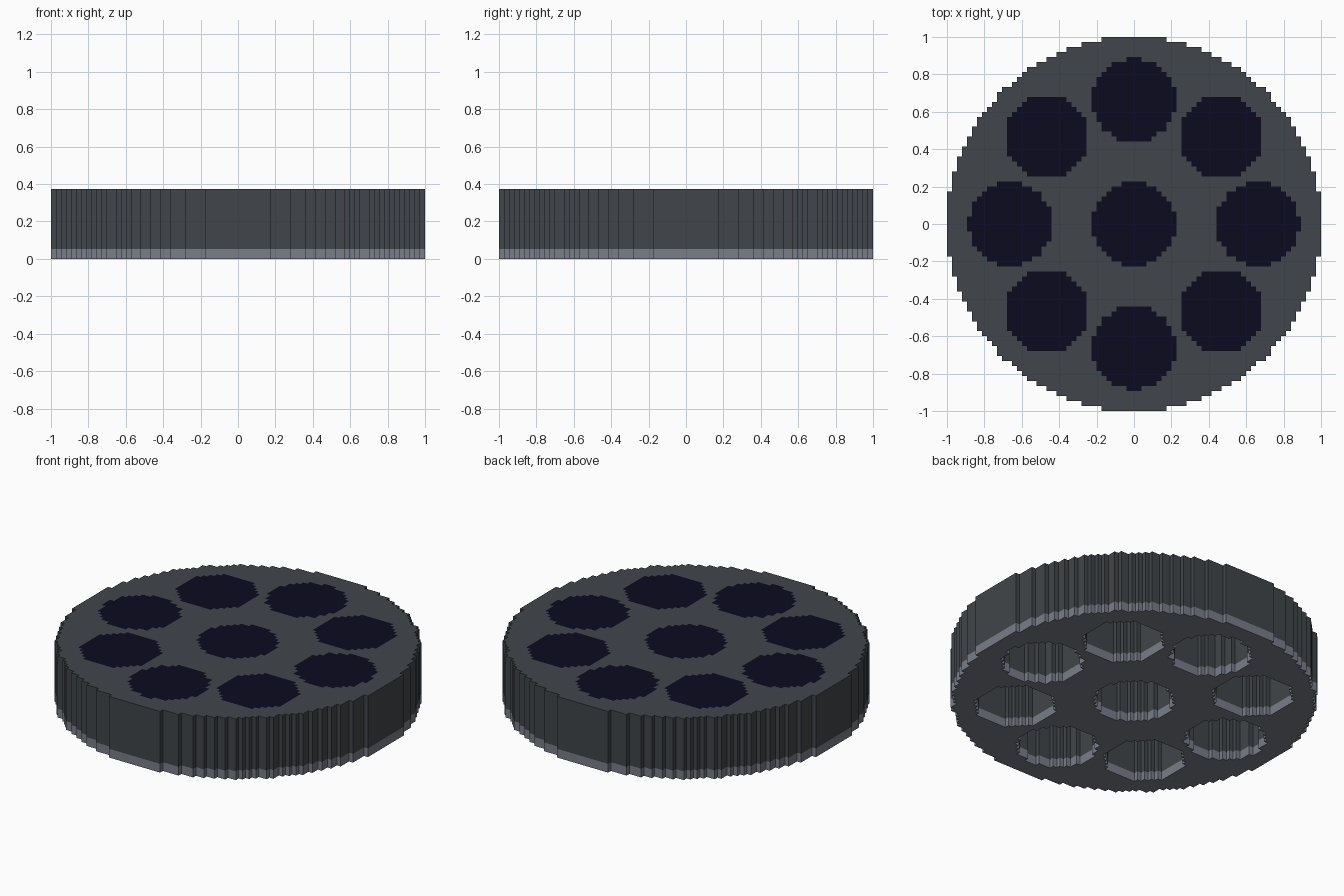
import bpy
import bmesh
import math

if "Cube" in bpy.data.objects:
    bpy.data.objects.remove(bpy.data.objects["Cube"], do_unlink=True)

# Grid of small square cells, measured in cell units
HALF = 37
RADIUS = HALF + 0.5
CELL = 1 / RADIUS
HOLE_RADIUS = 8.4
RING = 0.66 * RADIUS
BASE_TOP, LENS_BOTTOM, TOP = 2, 13, 14


def material(name, rgb):
    mat = bpy.data.materials.new(name)
    mat.use_nodes = True
    mat.diffuse_color = (*rgb, 1)
    bsdf = next(n for n in mat.node_tree.nodes if n.type == "BSDF_PRINCIPLED")
    bsdf.inputs["Base Color"].default_value = (*rgb, 1)
    bsdf.inputs["Roughness"].default_value = 0.7
    return mat


def disc(cx, cy, radius):
    """Cells whose centres lie inside a circle."""
    span = range(-HALF, HALF + 1)
    return {(i, j) for i in span for j in span
            if (i - cx) ** 2 + (j - cy) ** 2 <= radius ** 2}


def build(name, cells, low, high, mat, top=True, bottom=True, sides=True):
    """Stepped slab made from a set of cells."""
    bm = bmesh.new()
    verts = {}

    def face(points):
        bm.faces.new([verts.setdefault(p, None) or new_vert(p) for p in points])

    def new_vert(p):
        verts[p] = bm.verts.new(((p[0] - 0.5) * CELL, (p[1] - 0.5) * CELL, p[2] * CELL))
        return verts[p]

    for i, j in sorted(cells):
        ring = [(i, j), (i + 1, j), (i + 1, j + 1), (i, j + 1)]
        if top:
            face([(x, y, high) for x, y in ring])
        if bottom:
            face([(x, y, low) for x, y in reversed(ring)])
        if sides:
            around = [(i, j - 1), (i + 1, j), (i, j + 1), (i - 1, j)]
            for k, neighbour in enumerate(around):
                if neighbour not in cells:
                    a, b = ring[k], ring[(k + 1) % 4]
                    face([(*a, low), (*b, low), (*b, high), (*a, high)])
    mesh = bpy.data.meshes.new(name)
    bm.to_mesh(mesh)
    bm.free()
    mesh.materials.append(mat)
    obj = bpy.data.objects.new(name, mesh)
    bpy.context.collection.objects.link(obj)
    return obj


dark = material("dark_grey", (0.053, 0.060, 0.068))
light = material("light_grey", (0.19, 0.207, 0.248))
navy = material("navy_glass", (0.0033, 0.0033, 0.0144))

# One central hole and a ring of eight
centres = [(0, 0)] + [(RING * math.cos(k * math.pi / 4), RING * math.sin(k * math.pi / 4))
                      for k in range(8)]
holes = [disc(x, y, HOLE_RADIUS) for x, y in centres]
solid = disc(0, 0, RADIUS) - set().union(*holes)

# Housing: pale base rim below a dark body
build("base_rim", solid, 0, BASE_TOP, light, top=False)
build("body", solid, BASE_TOP, TOP, dark, bottom=False)

# Dark lenses closing each hole at the top
for n, cells in enumerate(holes):
    build("center_lens" if n == 0 else f"ring_lens_{n}", cells, LENS_BOTTOM, TOP, navy, sides=False)
